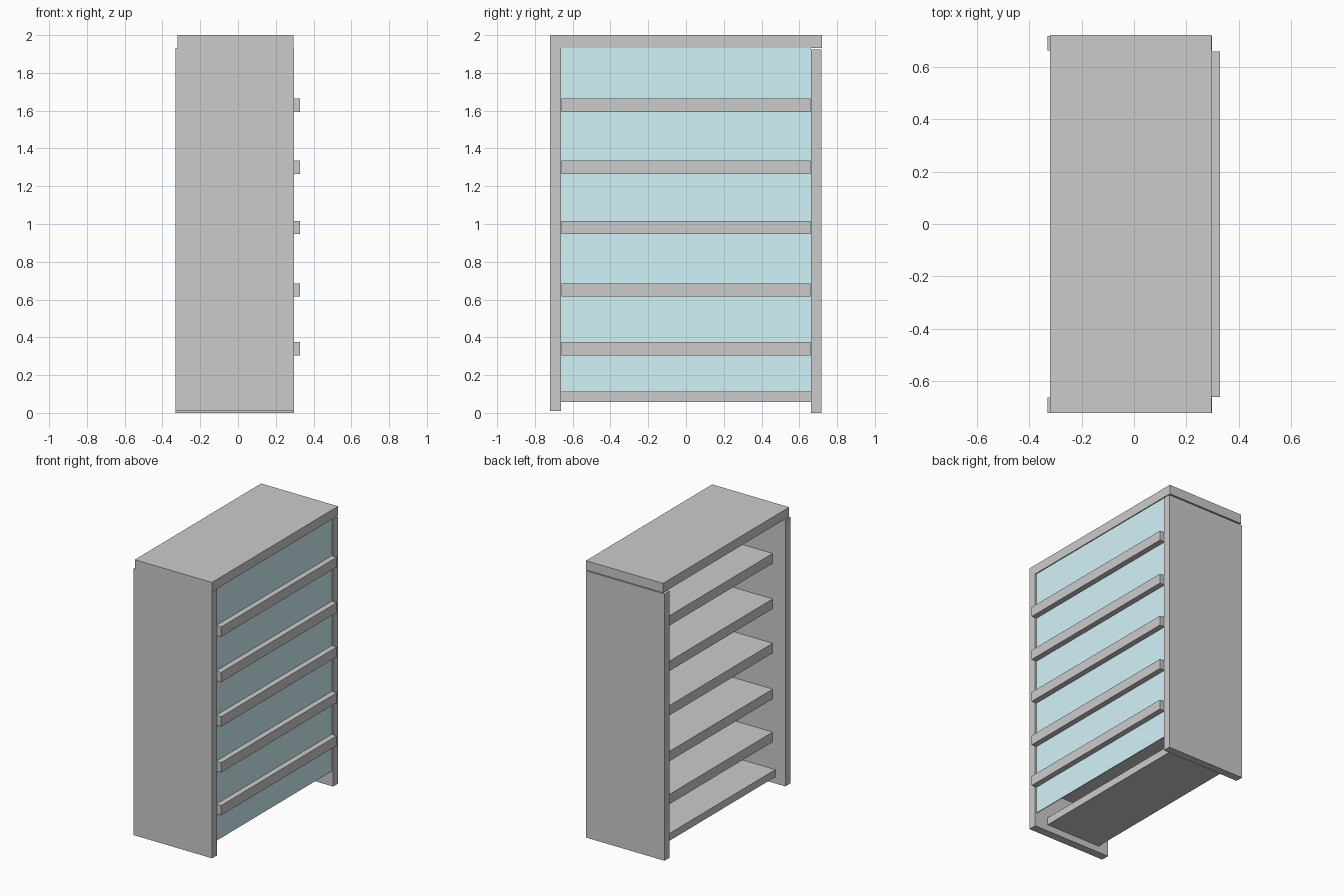
import bpy
import bmesh
from mathutils import Vector

if "Cube" in bpy.data.objects:
    bpy.data.objects.remove(bpy.data.objects["Cube"])


def box(name, x, y, z):
    """Axis-aligned box from (min, max) ranges."""
    bm = bmesh.new()
    bmesh.ops.create_cube(bm, size=1)
    lo, hi = Vector((x[0], y[0], z[0])), Vector((x[1], y[1], z[1]))
    for v in bm.verts:
        v.co = (lo + hi) / 2 + v.co * (hi - lo)
    mesh = bpy.data.meshes.new(name)
    bm.to_mesh(mesh)
    bm.free()
    obj = bpy.data.objects.new(name, mesh)
    bpy.context.collection.objects.link(obj)
    return obj


# Carcass: top board and two side boards
box("top_board", (-0.32, 0.295), (-0.72, 0.72), (1.932, 2.0))
box("side_board_near", (-0.33, 0.297), (-0.72, -0.661), (0.01, 1.932))
box("side_board_far", (-0.33, 0.297), (0.661, 0.717), (0.0, 1.925))

# Shelves pass through the back panel and stick out on its far side
for i, z in enumerate((0.305, 0.615, 0.946, 1.266, 1.594)):
    box(f"shelf_{i + 1}", (-0.23, 0.328), (-0.66, 0.658), (z, z + 0.071))

# Narrower bottom shelf
box("bottom_shelf", (-0.25, 0.19), (-0.661, 0.661), (0.057, 0.11))

# Thin tinted back panel
panel = box("back_panel", (0.282, 0.288), (-0.662, 0.662), (0.11, 1.934))
tint = bpy.data.materials.new("pale_blue")
tint.diffuse_color = (0.65, 0.9, 0.95, 1)
tint.use_nodes = True
tint.node_tree.nodes["Principled BSDF"].inputs["Base Color"].default_value = tint.diffuse_color
panel.data.materials.append(tint)
